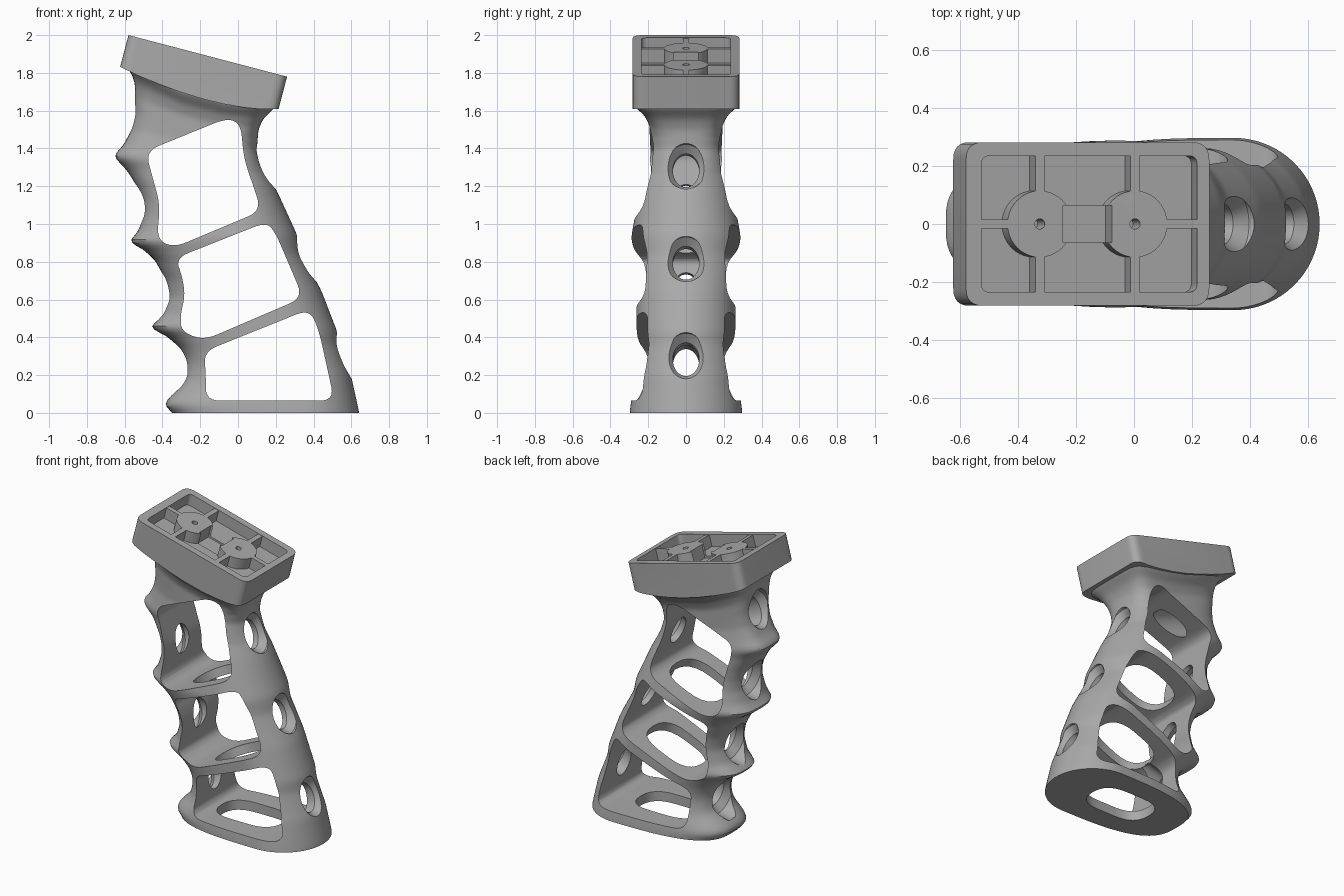
import bpy, bmesh, math
from mathutils import Matrix, Vector

if "Cube" in bpy.data.objects:
    bpy.data.objects.remove(bpy.data.objects["Cube"], do_unlink=True)

grey = bpy.data.materials.new("matte grey")
grey.use_nodes = True
colour = (0.4, 0.4, 0.4, 1)
grey.diffuse_color = colour
grey.node_tree.nodes["Principled BSDF"].inputs["Base Color"].default_value = colour


def loft(name, rings, matrix=Matrix()):
    """Closed skin through equal-length rings of points."""
    bm = bmesh.new()
    loops = [[bm.verts.new(matrix @ Vector(p)) for p in ring] for ring in rings]
    for a, b in zip(loops, loops[1:]):
        for i in range(len(a)):
            j = (i + 1) % len(a)
            bm.faces.new((a[i], a[j], b[j], b[i]))
    bm.faces.new(loops[0])
    bm.faces.new(loops[-1])
    bmesh.ops.recalc_face_normals(bm, faces=bm.faces)
    mesh = bpy.data.meshes.new(name)
    bm.to_mesh(mesh)
    bm.free()
    mesh.materials.append(grey)
    obj = bpy.data.objects.new(name, mesh)
    bpy.context.collection.objects.link(obj)
    return obj


def prism(name, outline, low, high, matrix=Matrix()):
    return loft(name, [[(x, y, z) for x, y in outline] for z in (low, high)], matrix)


def combine(target, tool, operation="DIFFERENCE"):
    """Apply a boolean and discard the tool."""
    mod = target.modifiers.new("cut", "BOOLEAN")
    mod.operation, mod.object, mod.solver = operation, tool, "EXACT"
    bpy.context.view_layer.objects.active = target
    bpy.ops.object.modifier_apply(modifier=mod.name)
    bpy.data.objects.remove(tool, do_unlink=True)


def rounded(points, radius, steps=6):
    """Polygon with softened corners."""
    pts = [Vector(p) for p in points]
    out = []
    for i, p in enumerate(pts):
        ends = []
        for q in (pts[i - 1], pts[(i + 1) % len(pts)]):
            d = q - p
            ends.append(p + d.normalized() * min(radius, d.length * 0.47))
        for k in range(steps + 1):
            t = k / steps
            out.append(ends[0] * (1 - t) ** 2 + p * 2 * t * (1 - t) + ends[1] * t * t)
    return out


def rect(x, y, hx, hy, radius=0.0):
    pts = [(x - hx, y - hy), (x + hx, y - hy), (x + hx, y + hy), (x - hx, y + hy)]
    return rounded(pts, radius) if radius else pts


def circle(x, y, rx, ry, n=40):
    angles = [math.tau * i / n for i in range(n)]
    return [(x + rx * math.cos(a), y + ry * math.sin(a)) for a in angles]


def lookup(table, z):
    if z <= table[0][0]:
        return table[0][1]
    for (a, u), (b, v) in zip(table, table[1:]):
        if z <= b:
            return u + (v - u) * (z - a) / (b - a)
    return table[-1][1]


def smooth(table, z, reach=0.02):
    return sum(lookup(table, z + reach * k / 3) for k in range(-3, 4)) / 7


# Grip outline: height against finger edge, rear edge, half width, squareness
finger = [(0, -.34), (.02, -.375), (.053, -.388), (.095, -.35), (.15, -.294), (.2, -.278),
          (.255, -.276), (.3, -.285), (.35, -.312), (.42, -.395), (.446, -.472), (.515, -.4),
          (.61, -.37), (.705, -.384), (.81, -.44), (.88, -.52), (.9, -.582), (.96, -.53),
          (1.05, -.502), (1.12, -.505), (1.19, -.53), (1.28, -.585), (1.36, -.66), (1.42, -.605),
          (1.5, -.565), (1.58, -.548), (1.74, -.545), (1.8, -.565), (1.85, -.61)]
rear = [(0, .642), (.19, .6), (.36, .533), (.43, .525), (.65, .44), (.84, .335), (.944, .312),
        (1.167, .21), (1.316, .13), (1.395, .1), (1.5, .108), (1.56, .135), (1.62, .2)]
width = [(0, .298), (.07, .29), (.25, .26), (.45, .262), (.65, .262), (.93, .29), (1.1, .26),
         (1.3, .22), (1.5, .192), (1.68, .195), (1.76, .22), (1.84, .275)]
square_rear = [(1.3, 2), (1.6, 3), (1.84, 6)]
square_front = [(1.3, 3), (1.84, 6)]


def section(z):
    turn = max(0, z - 1.2) / 0.64
    z_rear = z - 0.22 * turn
    sag = 0.06 * max(0, min(1, (z - 1.4) / 0.4))
    x0, x1, w = smooth(finger, z), smooth(rear, z_rear), smooth(width, z)
    centre = x1 - w
    ring = []
    for i in range(72):
        a = math.tau * i / 72
        c, s = math.cos(a), math.sin(a)
        power = 2 / lookup(square_rear if c > 0 else square_front, z)
        x = centre + math.copysign(abs(c) ** power, c) * (w if c > 0 else centre - x0)
        y = math.copysign(abs(s) ** power, s) * w
        t = (x - x0) / (x1 - x0)
        ring.append((x, y, z + (z_rear - z) * t - sag * math.sin(math.pi * t)))
    return ring


grip = loft("grip_body", [section(i * 0.017) for i in range(111)])

# Three side windows cut straight across
across = Matrix.Rotation(math.pi / 2, 4, "X")
windows = [
    [(-.49, 1.385), (-.06, 1.56), (.015, 1.53), (.03, 1.35), (.125, 1.07), (-.34, .875),
     (-.43, .92), (-.412, 1.1), (-.45, 1.24)],
    [(-.33, .82), (.15, 1.01), (.2, .95), (.345, .61), (-.18, .385), (-.3, .43), (-.305, .52),
     (-.28, .62), (-.295, .72)],
    [(-.18, .325), (.38, .55), (.43, .43), (.51, .065), (-.17, .065), (-.17, .2)],
]
for outline in windows:
    combine(grip, prism("window_cutter", rounded(outline, 0.075), -0.5, 0.5, across))

# Lightening openings through the two shelves and the base
for x, z, half_x, half_y, tilt in [(-.1, .955, .19, .165, 23), (.07, .47, .2, .155, 23),
                                   (.11, .03, .23, .14, 0)]:
    place = Matrix.Translation((x, 0, z)) @ Matrix.Rotation(-math.radians(tilt), 4, "Y")
    opening = rect(0, 0, half_x, half_y, 0.16)
    combine(grip, prism("shelf_cutter", opening, -0.08, 0.08, place))


# Flared oval holes through the finger wall and rear wall
def flared_hole(x, z, dx, dz, length, flare=0.035):
    inward = Vector((dx, 0, dz)).normalized()
    side = Vector((0, 1, 0))
    up = inward.cross(side)
    place = Matrix((side, up, inward)).transposed().to_4x4()
    place.translation = (x, 0, z)
    steps = [(-0.1, flare)]
    for k in range(7):
        a = k / 6 * math.pi / 2
        steps.append((flare * 1.3 * math.sin(a), flare * (1 - math.sin(a)) if k < 6 else 0))
    steps.append((length, 0))
    rings = [[(px, py, t) for px, py in circle(0, 0, 0.07 + f, 0.095 + f)] for t, f in steps]
    combine(grip, loft("hole_cutter", rings, place))


flared_hole(-.55, 1.57, .92, -.38, .36)
for x, z in [(-.495, 1.1), (-.37, .63), (-.278, .235)]:
    flared_hole(x, z, .97, .22, .2)
for x, z in [(.135, 1.3), (.35, .81), (.56, .3)]:
    flared_hole(x, z, -.93, -.36, .25)

# Tilted mounting head with a curved underside
tilt = Matrix.Translation((-.16, 0, 1.89)) @ Matrix.Rotation(math.radians(14.7), 4, "Y")
head = prism("mounting_head", rect(0, 0, .434, .282, .06), -0.5, 0, tilt)
belly = [(-.8, 2.2), (-.8, 1.93), (-.62, 1.83), (-.52, 1.782), (-.41, 1.737), (-.3, 1.697),
         (-.19, 1.663), (-.08, 1.636), (.03, 1.617), (.12, 1.608), (.215, 1.608), (.5, 1.62),
         (.5, 2.2)]
combine(head, prism("belly_limit", belly, -0.5, 0.5, across), "INTERSECT")
depth, top = -0.08, -0.003
combine(head, prism("tray_cutter", rect(.006, 0, .385, .235, .03), depth, 0.1, tilt))

# Ribs and screw bosses inside the tray
for s in (-1, 1):
    ribs = [rect(s * .335, 0, .075, .016)] + [rect(s * .17, e * .17, .016, .075) for e in (-1, 1)]
    for outline in ribs:
        combine(head, prism("rib", outline, depth - 0.01, top, tilt), "UNION")
    combine(head, prism("boss", circle(s * .17, 0, .115, .115), depth - 0.01, top, tilt), "UNION")
combine(head, prism("slot_cutter", rect(0, 0, .088, .064), depth - 0.012, 0.1, tilt))
for s in (-1, 1):
    combine(head, prism("screw_cutter", circle(s * .17, 0, .018, .018, 20), -0.1, 0.1, tilt))

# Smooth shading with crisp edges
bpy.ops.object.select_all(action="DESELECT")
for part in (grip, head):
    part.select_set(True)
bpy.context.view_layer.objects.active = grip
bpy.ops.object.shade_smooth_by_angle(angle=math.radians(32))
